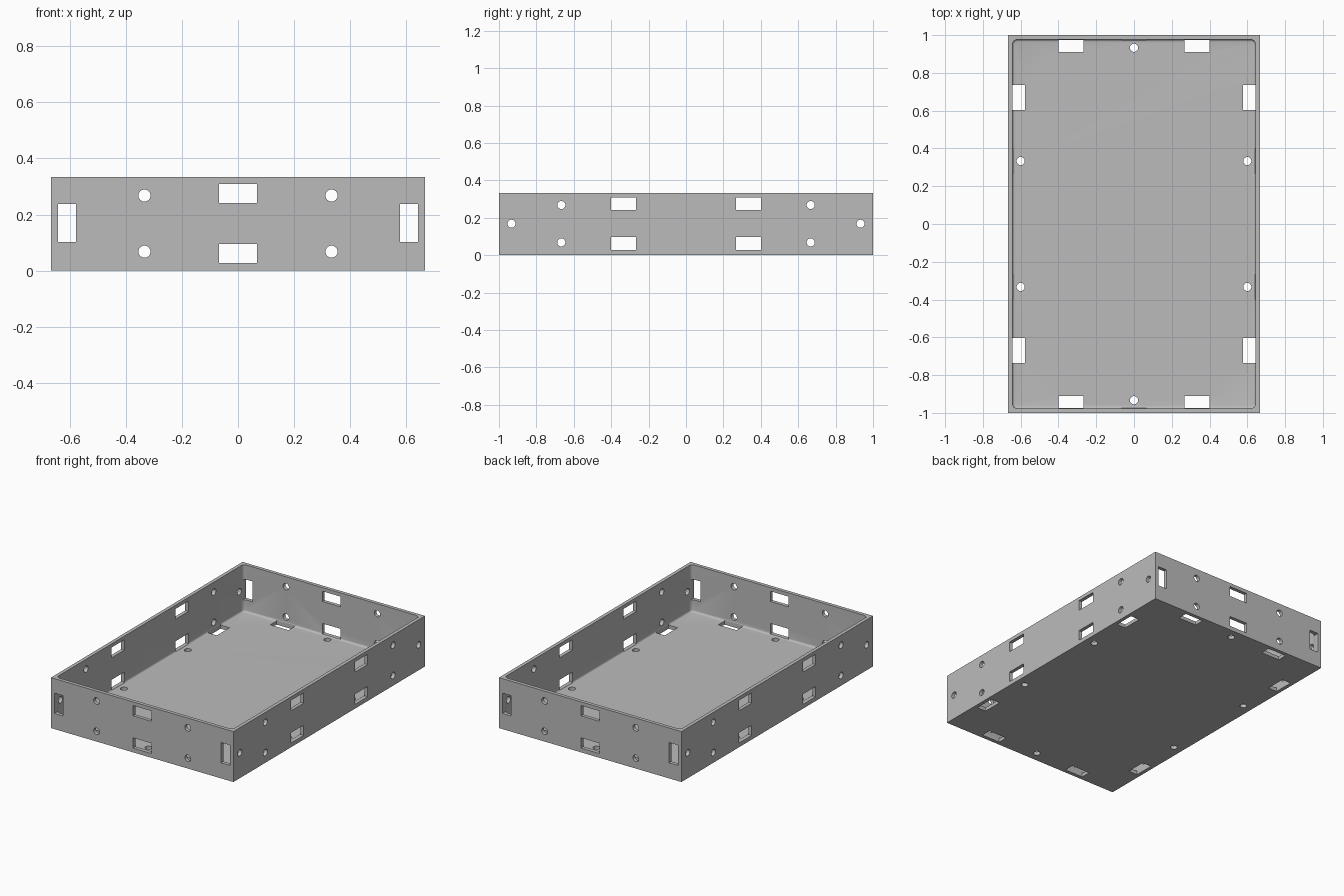
import bpy, bmesh
from mathutils import Matrix, Vector

cube = bpy.data.objects.get("Cube")
if cube:
    bpy.data.objects.remove(cube, do_unlink=True)

HX, HY, H = 2 / 3, 1.0, 1 / 3      # outer half sizes and height
WALL = 0.0235
HOLE = 0.0215

grey = bpy.data.materials.new("grey")
grey.use_nodes = True
colour = (0.5, 0.5, 0.5, 1)
grey.diffuse_color = colour
grey.node_tree.nodes["Principled BSDF"].inputs["Base Color"].default_value = colour


def add_box(bm, lo, hi):
    lo, hi = Vector(lo), Vector(hi)
    m = Matrix.Translation((lo + hi) / 2) @ Matrix.Diagonal((*(hi - lo), 1))
    bmesh.ops.create_cube(bm, size=1, matrix=m)


def add_pin(bm, centre, axis):
    turn = Vector((0, 0, 1)).rotation_difference(Vector(axis)).to_matrix().to_4x4()
    bmesh.ops.create_cone(bm, cap_ends=True, segments=32, radius1=HOLE, radius2=HOLE,
                          depth=0.08, matrix=Matrix.Translation(centre) @ turn)


def make_object(name, bm):
    mesh = bpy.data.meshes.new(name)
    bm.to_mesh(mesh)
    bm.free()
    mesh.materials.append(grey)
    ob = bpy.data.objects.new(name, mesh)
    bpy.context.collection.objects.link(ob)
    return ob


# Solid block that becomes the tray
bm = bmesh.new()
add_box(bm, (-HX, -HY, 0), (HX, HY, H))
tray = make_object("tray", bm)

# Cavity with rounded corners and a small fillet around the floor
bm = bmesh.new()
add_box(bm, (WALL - HX, WALL - HY, WALL), (HX - WALL, HY - WALL, H + 0.1))
upright = [e for e in bm.edges if abs(e.verts[0].co.z - e.verts[1].co.z) > 0.1]
bmesh.ops.bevel(bm, geom=upright, offset=0.025, segments=6, profile=0.5, affect='EDGES')
floor_edges = [e for e in bm.edges if all(v.co.z < WALL + 0.001 for v in e.verts)]
bmesh.ops.bevel(bm, geom=floor_edges, offset=0.012, segments=4, profile=0.5, affect='EDGES')
cavity = make_object("cavity_cutter", bm)

# Slots and screw holes through walls and floor
bm = bmesh.new()
rows = ((0.028, 0.096), (0.241, 0.309))
for s in (-1, 1):
    y0, y1 = sorted((s * 0.95, s * 1.03))
    x0, x1 = sorted((s * (HX - 0.05), s * (HX + 0.03)))
    for z0, z1 in rows:
        add_box(bm, (-0.067, y0, z0), (0.067, y1, z1))
    for t in (-1, 1):
        # end walls
        a, b = sorted((t * 0.577, t * 0.641))
        add_box(bm, (a, y0, 0.103), (b, y1, 0.237))
        for z in (0.068, 0.268):
            add_pin(bm, (t / 3, s * 0.99, z), (0, 1, 0))
            add_pin(bm, (s * HX, t * 2 / 3, z), (1, 0, 0))
        add_pin(bm, (s * HX, t * 0.933, 0.168), (1, 0, 0))
        # side walls
        a, b = sorted((t * 0.267, t * 0.401))
        for z0, z1 in rows:
            add_box(bm, (x0, a, z0), (x1, b, z1))
        # floor
        c, d = sorted((s * 0.91, s * 0.975))
        add_box(bm, (a, c, -0.03), (b, d, 0.05))
        a, b = sorted((t * 0.603, t * 0.736))
        c, d = sorted((s * 0.577, s * 0.642))
        add_box(bm, (c, a, -0.03), (d, b, 0.05))
        add_pin(bm, (s * 0.6, t / 3, 0), (0, 0, 1))
    add_pin(bm, (0, s * 0.933, 0), (0, 0, 1))
openings = make_object("opening_cutter", bm)

bpy.context.view_layer.objects.active = tray
for cutter in (cavity, openings):
    mod = tray.modifiers.new(cutter.name, 'BOOLEAN')
    mod.operation = 'DIFFERENCE'
    mod.solver = 'EXACT'
    mod.object = cutter
    bpy.ops.object.modifier_apply(modifier=mod.name)
    bpy.data.objects.remove(cutter, do_unlink=True)

for ob in bpy.context.selected_objects:
    ob.select_set(False)
tray.select_set(True)
bpy.ops.object.shade_smooth_by_angle()
